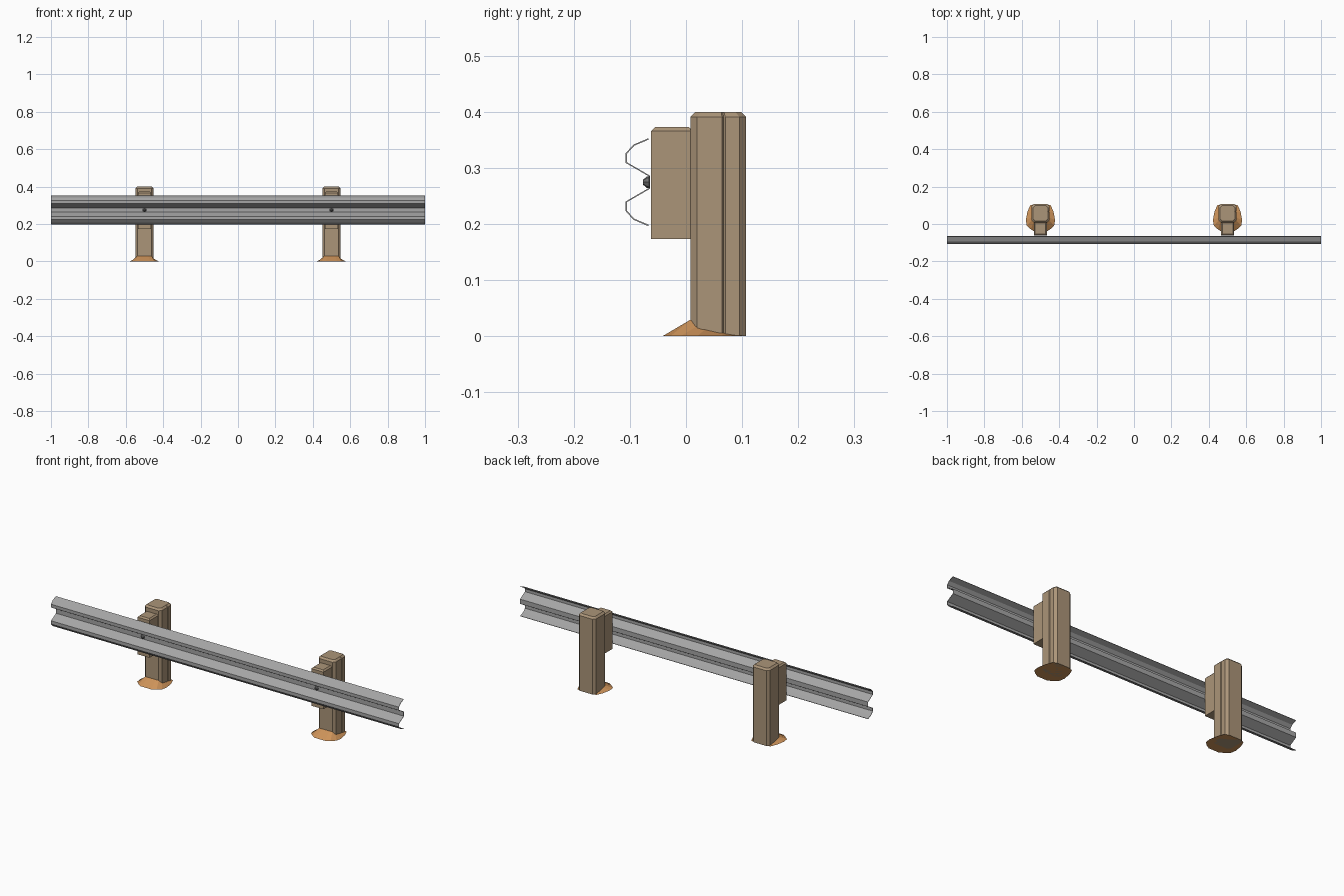
import bpy
import bmesh
from math import sin, cos, tau

cube = bpy.data.objects.get("Cube")
if cube:
    bpy.data.objects.remove(cube, do_unlink=True)


def material(name, colour):
    mat = bpy.data.materials.new(name)
    mat.use_nodes = True
    mat.diffuse_color = (*colour, 1)
    bsdf = next(n for n in mat.node_tree.nodes if n.type == 'BSDF_PRINCIPLED')
    bsdf.inputs["Base Color"].default_value = (*colour, 1)
    return mat


wood = material("weathered wood", (0.41, 0.30, 0.19))
earth = material("orange earth", (0.61, 0.29, 0.10))
steel = material("galvanised steel", (0.38, 0.38, 0.38))
dark_steel = material("dark bolt steel", (0.16, 0.16, 0.16))


def loft(name, rings, mat, x=0, closed=True):
    """Skin a stack of equal rings; closed rings get end caps."""
    bm = bmesh.new()
    loops = [[bm.verts.new(p) for p in ring] for ring in rings]
    count = len(loops[0])
    for low, high in zip(loops, loops[1:]):
        for i in range(count if closed else count - 1):
            j = (i + 1) % count
            bm.faces.new((low[i], low[j], high[j], high[i]))
    if closed:
        bm.faces.new(loops[0])
        bm.faces.new(loops[-1])
    bmesh.ops.recalc_face_normals(bm, faces=bm.faces)
    mesh = bpy.data.meshes.new(name)
    bm.to_mesh(mesh)
    bm.free()
    mesh.materials.append(mat)
    obj = bpy.data.objects.new(name, mesh)
    obj.location.x = x
    bpy.context.collection.objects.link(obj)
    return obj


def mirrored(half):
    """Complete a ring whose +x half is given from front to back."""
    return half + [(-p[0], *p[1:]) for p in reversed(half)]


def at_height(ring, z, inset=0, centre=0, half=1):
    s = 1 - inset / half
    return [(px * s, centre + (py - centre) * s, z) for px, py in ring]


# Corrugated rail, mirrored about its middle height
middle = 0.2745
upper = [(-0.067, 0.077), (-0.093, 0.066), (-0.1065, 0.051),
         (-0.1065, 0.035), (-0.066, 0.0115)]
profile = [(y, middle + h) for y, h in upper]
profile += [(y, middle - h) for y, h in reversed(upper)]
rail = loft("rail", [[(x, y, z) for y, z in profile] for x in (-1, 1)],
            steel, closed=False)
thickness = rail.modifiers.new("sheet thickness", 'SOLIDIFY')
thickness.thickness = 0.0025
thickness.offset = 0

# Post outline: chamfered corners and a narrow split in one side
post_half = [(0.037, 0.008), (0.049, 0.020), (0.049, 0.095), (0.037, 0.107)]
post_outline = mirrored(post_half)
post_outline[2:2] = [(0.049, 0.064), (0.045, 0.067), (0.049, 0.070)]
block_outline = mirrored([(0.035, -0.062), (0.035, 0.012)])

# Mound heaped against the front of the post
mound_base = [(0.030, -0.042, 0), (0.052, -0.028, 0), (0.073, -0.010, 0),
              (0.078, 0.020, 0), (0.070, 0.065, 0), (0.055, 0.100, 0),
              (0.030, 0.106, 0)]
mound_top = [(0.020, 0.009, 0.030), (0.037, 0.009, 0.030),
             (0.046, 0.020, 0.018), (0.046, 0.035, 0.013),
             (0.046, 0.065, 0.006), (0.046, 0.090, 0.002),
             (0.030, 0.100, 0.002)]


def bolt_ring(radius, y):
    return [(radius * cos(tau * i / 8), y, middle + radius * sin(tau * i / 8))
            for i in range(8)]


for side, x in (("right", -0.5), ("left", 0.5)):
    loft(side + "_post",
         [at_height(post_outline, 0), at_height(post_outline, 0.391),
          at_height(post_outline, 0.40, 0.009, 0.0575, 0.049)], wood, x)
    loft(side + "_spacer_block",
         [at_height(block_outline, 0.173), at_height(block_outline, 0.366),
          at_height(block_outline, 0.373, 0.007, -0.025, 0.035)], wood, x)
    loft(side + "_earth_mound", [mirrored(mound_base), mirrored(mound_top)],
         earth, x)
    loft(side + "_bolt",
         [bolt_ring(0.011, -0.064), bolt_ring(0.010, -0.070),
          bolt_ring(0.004, -0.077)], dark_steel, x)
